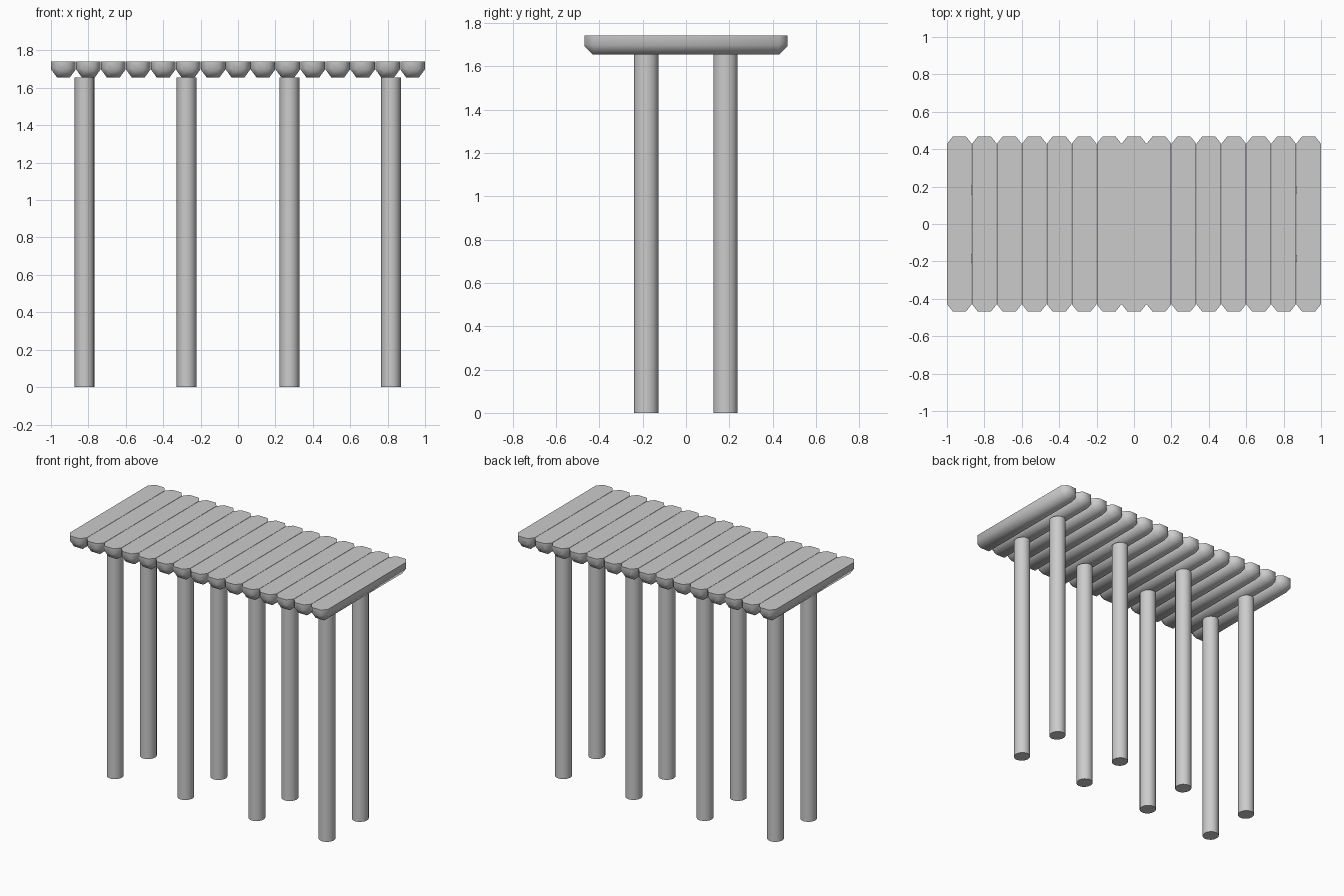
import bpy, bmesh, math

if "Cube" in bpy.data.objects:
    bpy.data.objects.remove(bpy.data.objects["Cube"])

COUNT = 15
PITCH = 2 / COUNT
TOP, BOTTOM = 1.742, 1.655


def finish(name, bm, location, angle):
    bmesh.ops.recalc_face_normals(bm, faces=bm.faces)
    mesh = bpy.data.meshes.new(name)
    bm.to_mesh(mesh)
    bm.free()
    obj = bpy.data.objects.new(name, mesh)
    bpy.context.collection.objects.link(obj)
    obj.location = location
    bpy.ops.object.select_all(action='DESELECT')
    obj.select_set(True)
    bpy.context.view_layer.objects.active = obj
    bpy.ops.object.shade_smooth_by_angle(angle=math.radians(angle))
    return obj


def section(half):
    return half + [(-x, z) for x, z in reversed(half)]


# Half-log plank: flat top, faceted belly, tapered ends
body = section([(0.0655, TOP), (0.0655, 1.698), (0.034, BOTTOM)])
tip = section([(0.035, TOP), (0.035, 1.705), (0.02, 1.692)])


def plank(name, x):
    bm = bmesh.new()
    rings = [[bm.verts.new((px, y, pz)) for px, pz in prof]
             for y, prof in ((-0.468, tip), (-0.43, body), (0.43, body), (0.468, tip))]
    n = len(body)
    for a, b in zip(rings, rings[1:]):
        for i in range(n):
            j = (i + 1) % n
            bm.faces.new((a[i], a[j], b[j], b[i]))
    bm.faces.new(rings[0])
    bm.faces.new(rings[-1])
    finish(name, bm, (x, 0, 0), 60)


for i in range(COUNT):
    plank(f"deck_log_{i + 1}", (i - (COUNT - 1) / 2) * PITCH)


# Round support posts in two rows
def post(name, x, y):
    bm = bmesh.new()
    bmesh.ops.create_cone(bm, cap_ends=True, segments=16, radius1=0.053,
                          radius2=0.053, depth=BOTTOM)
    bmesh.ops.scale(bm, vec=(1, 1.06, 1), verts=bm.verts)
    finish(name, bm, (x, y, BOTTOM / 2), 40)


for row, y in (("front", -0.184), ("back", 0.182)):
    for i, x in enumerate((-0.82, -0.275, 0.275, 0.818)):
        post(f"{row}_post_{i + 1}", x, y)
